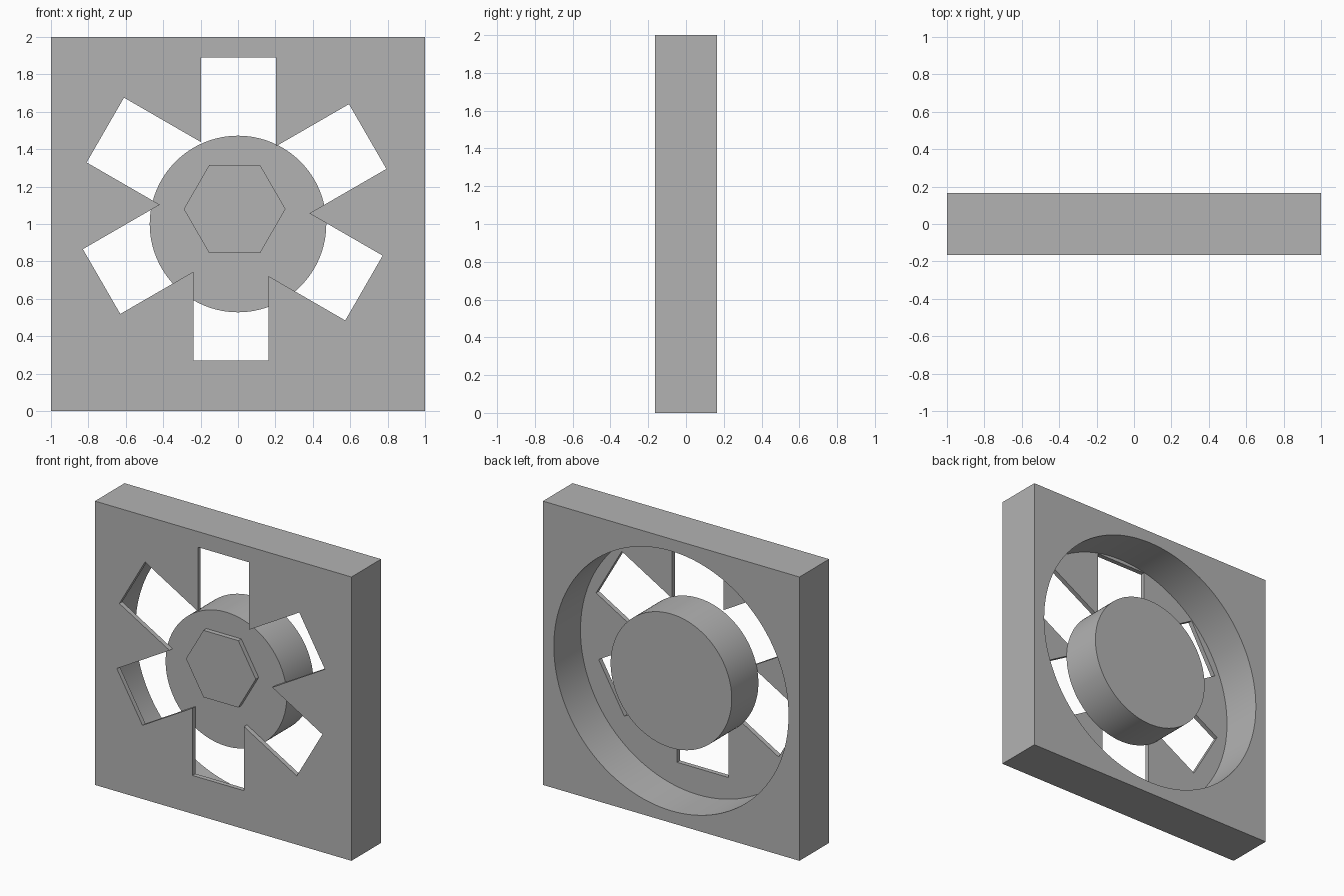
import bpy
import bmesh
from math import cos, sin, pi, radians
from mathutils import Vector

cube = bpy.data.objects.get("Cube")
if cube:
    bpy.data.objects.remove(cube, do_unlink=True)

FRONT, BACK = -0.165, 0.165      # overall depth
PLATE = -0.132                   # rear of the thin front plate
ROTOR = Vector((-0.018, 1.08))   # centre of the slots and hexagon (x, z)
HUB = Vector((0, 1))             # centre of the hub and round recess

grey = bpy.data.materials.new("plain grey")
grey.use_nodes = True
color = (0.45, 0.45, 0.45, 1)
grey.diffuse_color = color
grey.node_tree.nodes["Principled BSDF"].inputs["Base Color"].default_value = color


def prism(name, outline, y0, y1):
    """Extrude an outline of (x, z) points from y0 to y1."""
    bm = bmesh.new()
    face = bm.faces.new([bm.verts.new((p[0], y0, p[1])) for p in outline])
    new = bmesh.ops.extrude_face_region(bm, geom=[face])["geom"]
    verts = [v for v in new if isinstance(v, bmesh.types.BMVert)]
    bmesh.ops.translate(bm, verts=verts, vec=(0, y1 - y0, 0))
    bmesh.ops.recalc_face_normals(bm, faces=bm.faces)
    mesh = bpy.data.meshes.new(name)
    bm.to_mesh(mesh)
    bm.free()
    mesh.materials.append(grey)
    obj = bpy.data.objects.new(name, mesh)
    bpy.context.collection.objects.link(obj)
    return obj


def ring(centre, radius, sides):
    return [centre + radius * Vector((cos(2 * pi * i / sides), sin(2 * pi * i / sides)))
            for i in range(sides)]


def activate(obj):
    bpy.ops.object.select_all(action="DESELECT")
    obj.select_set(True)
    bpy.context.view_layer.objects.active = obj


def cut(target, cutter):
    cutter.hide_render = True
    mod = target.modifiers.new("cut", "BOOLEAN")
    mod.operation = "DIFFERENCE"
    mod.solver = "EXACT"
    mod.object = cutter
    activate(target)
    bpy.ops.object.modifier_apply(modifier=mod.name)
    bpy.data.objects.remove(cutter, do_unlink=True)


# Square frame with a round recess open at the back
frame = prism("frame", [(-1, 0), (1, 0), (1, 2), (-1, 2)], FRONT, BACK)
cut(frame, prism("recess_cutter", ring(HUB, 0.915, 128), PLATE, BACK + 0.1))

# Six slightly offset slots through the front plate
for i in range(6):
    a = radians(60 * i)
    side = Vector((cos(a), -sin(a)))
    out = Vector((sin(a), cos(a)))
    slot = [ROTOR + side * s + out * r
            for s, r in ((-0.18, 0), (0.22, 0), (0.22, 0.81), (-0.18, 0.81))]
    cut(frame, prism("slot_cutter", slot, FRONT - 0.1, PLATE + 0.05))

# Round hub behind the plate, with a hexagonal cap on its front
hub = prism("hub", ring(HUB, 0.472, 128), PLATE, BACK)
prism("hexagon_cap", ring(ROTOR, 0.272, 6), FRONT, PLATE)

for obj in (frame, hub):
    activate(obj)
    bpy.ops.object.shade_smooth_by_angle(angle=radians(30))
